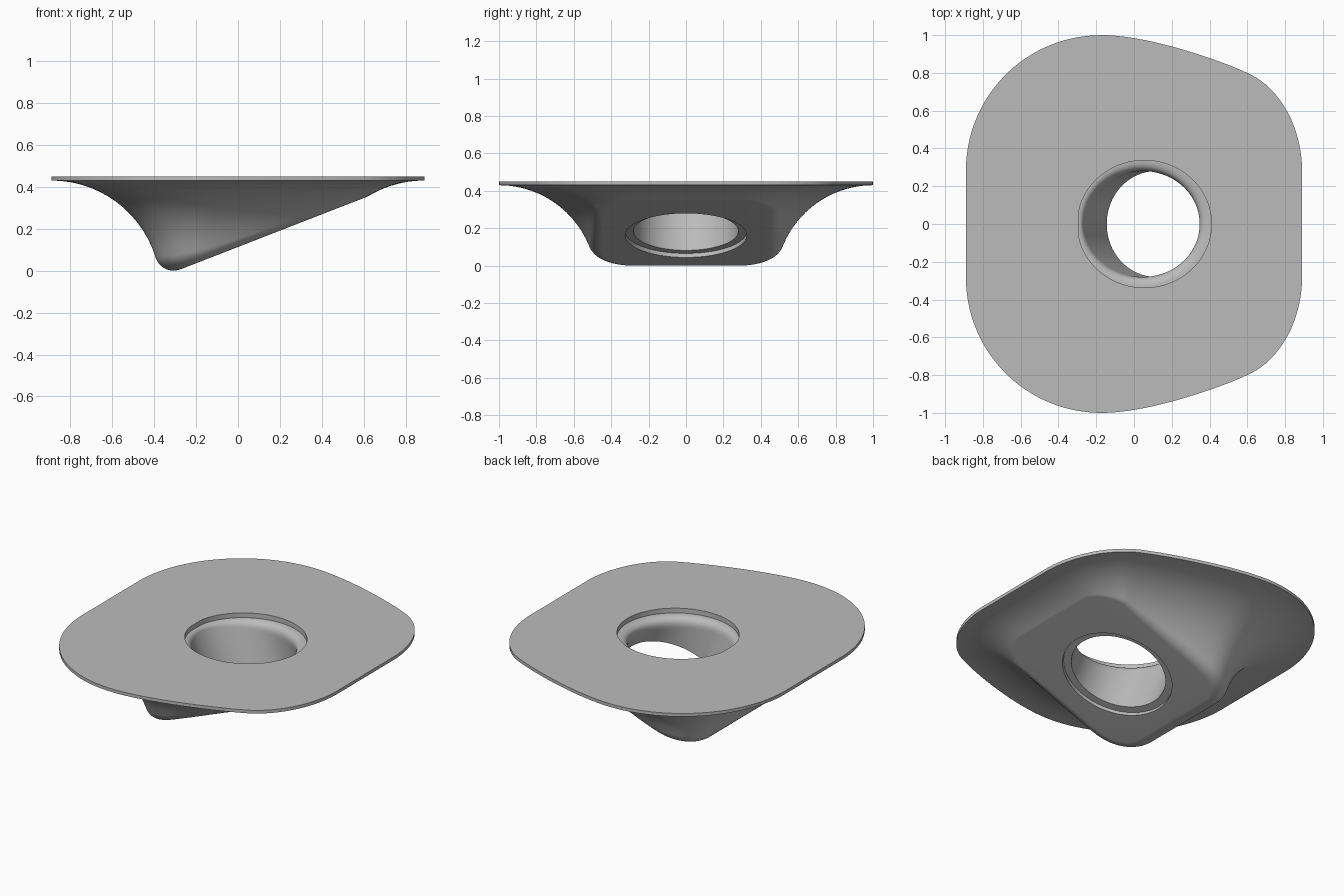
import bpy, bmesh, math
from mathutils import Vector
from mathutils.geometry import interpolate_bezier

cube = bpy.data.objects.get("Cube")
if cube:
    bpy.data.objects.remove(cube)

TOP, RIM = 0.45, 0.43            # plate top and underside
FLARE, FILLET = 0.52, 0.09       # concave flare and convex pad edge radii
SLOPE, BASE = 0.389, 0.113       # slanted pad: z = BASE + SLOPE * x
STEPS = 14
tilt = math.atan(SLOPE)
axis = Vector((-math.sin(tilt), 0, math.cos(tilt)))
across = Vector((math.cos(tilt), 0, math.sin(tilt)))
bore_x = 0.125
bore_base = Vector((bore_x, 0, BASE + SLOPE * bore_x))

# Plate outline: half drawn with curves, then mirrored across y
knots = [
    ((-.89, 0), (-.89, .1), (-.89, .2), (-.89, .28), 6),
    ((-.89, .28), (-.89, .68), (-.57, 1), (-.17, 1), 28),
    ((-.17, 1), (.05, 1), (.4, .89), (.6, .8), 20),
    ((.6, .8), (.78, .72), (.89, .5), (.89, .28), 22),
    ((.89, .28), (.89, .2), (.89, .1), (.89, 0), 6),
]
half = []
for a, b, c, d, n in knots:
    half += interpolate_bezier(Vector(a), Vector(b), Vector(c), Vector(d), n)[:-1]
half.append(Vector((.89, 0)))
outline = [Vector((p[0], p[1])) for p in half]
outline += [Vector((p.x, -p.y)) for p in reversed(outline[1:-1])]
count = len(outline)
angles = [math.atan2(p.y, p.x - 0.06) for p in outline]


def section(i):
    """Underside profile at one outline point: flare, rounded edge, pad start."""
    p = outline[i]
    t = (outline[(i + 1) % count] - outline[i - 1]).normalized()
    inward = Vector((t.y, -t.x))
    a, b = BASE + SLOPE * p.x, SLOPE * inward.x
    zc, q = RIM - FLARE, 1 + b * b
    k = a + FILLET * math.sqrt(q) - zc
    disc = max(0, (k * b) ** 2 - q * (k * k - (FLARE + FILLET) ** 2))
    s = (-k * b + math.sqrt(disc)) / q
    centre = Vector((s, zc + k + b * s))
    end = math.atan2(s, centre.y - zc)
    pts = []
    for j in range(STEPS + 1):
        w = end * j / STEPS
        pts.append(Vector((FLARE * math.sin(w), zc + FLARE * math.cos(w))))
    start = math.atan2(-math.cos(end), -math.sin(end))
    stop = math.atan2(-1, b)
    turn = (stop - start + math.pi) % (2 * math.pi) - math.pi
    for j in range(1, STEPS + 1):
        w = start + turn * j / STEPS
        pts.append(centre + FILLET * Vector((math.cos(w), math.sin(w))))
    return [Vector((*(p + inward * v.x), v.y)) for v in pts]


def bore_ring(radius, depth):
    c = bore_base + axis * depth
    return [c + radius * (across * math.cos(w) + Vector((0, math.sin(w), 0)))
            for w in angles]


def recess_ring(z):
    return [Vector((max(-.295, .055 + .355 * math.cos(w)), .337 * math.sin(w), z))
            for w in angles]


# Stack of rings, from plate edge down the flare and pad, then up the bore
rings = [[Vector((p.x, p.y, TOP)) for p in outline]]
rings += [list(r) for r in zip(*[section(i) for i in range(count)])]
rings += [bore_ring(.325, 0), bore_ring(.325, .023)]
bore = bore_ring(.28, .023)
rings.append(bore)

# Rounded mouth between the tilted bore and the shallow top recess
lip_z = 0.42
lip = recess_ring(lip_z)
corner = [p + axis * ((lip_z - p.z) / axis.z) for p in bore]
lower = [c - axis * (c - l).length for c, l in zip(corner, lip)]
for j in range(11):
    t = j / 10
    rings.append([lo * (1 - t) ** 2 + c * (2 * t * (1 - t)) + l * t * t
                  for lo, c, l in zip(lower, corner, lip)])
rings.append(recess_ring(TOP))

# Join consecutive rings into one closed surface
bm = bmesh.new()
loops = [[bm.verts.new(p) for p in ring] for ring in rings]
for k, low in enumerate(loops):
    high = loops[(k + 1) % len(loops)]
    for i in range(count):
        j = (i + 1) % count
        bm.faces.new((low[i], low[j], high[j], high[i]))
bmesh.ops.recalc_face_normals(bm, faces=bm.faces)
mesh = bpy.data.meshes.new("flanged_body")
bm.to_mesh(mesh)
bm.free()

grey = bpy.data.materials.new("light grey")
grey.use_nodes = True
colour = (0.5, 0.5, 0.5, 1)
grey.diffuse_color = colour
grey.node_tree.nodes["Principled BSDF"].inputs["Base Color"].default_value = colour
mesh.materials.append(grey)

body = bpy.data.objects.new("flanged_body", mesh)
bpy.context.collection.objects.link(body)
bpy.ops.object.select_all(action='DESELECT')
body.select_set(True)
bpy.context.view_layer.objects.active = body
bpy.ops.object.shade_smooth_by_angle(angle=math.radians(30))
